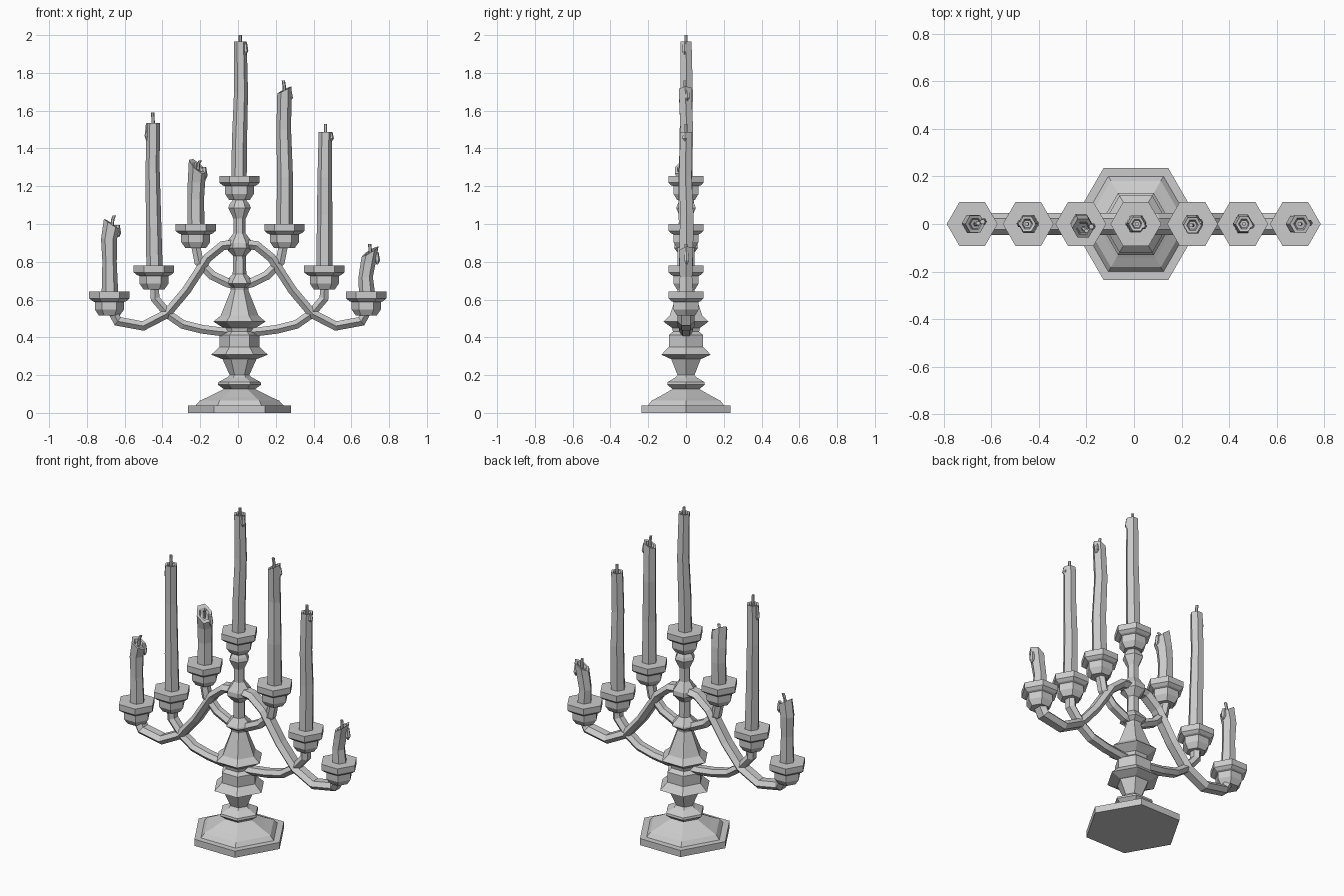
import bpy, bmesh, math
from mathutils import Vector

if "Cube" in bpy.data.objects:
    bpy.data.objects.remove(bpy.data.objects["Cube"])

CX = 0.008  # centre line of the stem


def loft(name, rings):
    """Skin a list of equal-length rings, capping both ends."""
    bm = bmesh.new()
    vs = [[bm.verts.new(p) for p in ring] for ring in rings]
    n = len(vs[0])
    for a, b in zip(vs, vs[1:]):
        for i in range(n):
            j = (i + 1) % n
            bm.faces.new((a[i], a[j], b[j], b[i]))
    bm.faces.new(vs[0][::-1])
    bm.faces.new(vs[-1])
    bmesh.ops.recalc_face_normals(bm, faces=bm.faces)
    me = bpy.data.meshes.new(name)
    bm.to_mesh(me)
    bm.free()
    ob = bpy.data.objects.new(name, me)
    bpy.context.collection.objects.link(ob)
    return ob


def ring(x, y, z, r, tx=0.0, ty=0.0, n=6):
    """Horizontal polygon, optionally tilted by slopes tx and ty."""
    pts = []
    for i in range(n):
        a = 2 * math.pi * i / n
        dx, dy = r * math.cos(a), r * math.sin(a)
        pts.append(Vector((x + dx, y + dy, z + tx * dx + ty * dy)))
    return pts


def turned(name, x, z0, profile):
    return loft(name, [ring(x, 0, z0 + z, r) for r, z in profile])


def arm(name, side, path, w, t):
    """Flattened hexagonal bar swept along a path in the xz plane."""
    p = [Vector((CX + side * x, 0, z)) for x, z in path]
    rings = []
    for i, c in enumerate(p):
        a = (c - p[i - 1]).normalized() if i else None
        b = (p[i + 1] - c).normalized() if i < len(p) - 1 else None
        tan = ((a or b) + (b or a)).normalized()
        nor = Vector((-tan.z, 0, tan.x))
        k = t / max(0.7, tan.dot(a or b))
        rings.append([c + Vector((0, w * u, 0)) + nor * (k * v) for u, v in
                      ((1, 0), (.5, 1), (-.5, 1), (-1, 0), (-.5, -1), (.5, -1))])
    loft(name, rings)


def candle(name, spine, tilt, wick_tip, drip=None):
    """Wobbly hexagonal candle with a tilted, hollowed top and a wick."""
    rings = [ring(x, y, z, r) for x, y, z, r in spine[:-1]]
    x, y, z, r = spine[-1]
    rings.append(ring(x, y, z, r, *tilt))
    rings.append(ring(x, y, z - 0.002, r * 0.65, *tilt))
    rings.append(ring(x, y, z - 0.02, r * 0.5, *tilt))
    loft(name, rings)
    wx, wy, wz = wick_tip
    loft(name + "_wick", [ring(x, y, z - 0.03, .009),
                          ring((x * 2 + wx) / 3, (y * 2 + wy) / 3, (z + wz) / 2, .009),
                          ring(wx, wy, wz, .009)])
    # wax run hanging from the rim
    if drip:
        ang, length = drip
        dx, dy = math.cos(ang) * r * .85, math.sin(ang) * r * .85
        loft(name + "_drip", [ring(x + dx, y + dy, z - length, .004),
                              ring(x + dx, y + dy, z - length * .7, .015),
                              ring(x + dx * .9, y + dy * .9, z - .004, .011)])


# stepped base and turned stem
turned("base", CX, 0, [(.272, 0), (.272, .04), (.232, .04), (.21, .065),
                       (.165, .085), (.08, .127)])
turned("stem", CX, 0, [
    (.075, .12), (.115, .15), (.112, .163), (.065, .188), (.052, .2), (.09, .285),
    (.1, .288), (.15, .308), (.105, .35), (.105, .412), (.08, .43), (.085, .45),
    (.138, .483), (.1, .515), (.046, .65), (.05, .665), (.078, .685), (.075, .695),
    (.036, .735), (.034, .83), (.072, .872), (.07, .9), (.033, .95), (.033, 1.03),
    (.06, 1.085), (.052, 1.105), (.03, 1.135), (.05, 1.15)])

# arms: inner pair, middle pair, outer S-shaped pair
PATHS = {
    "inner_arm": ([(.0, .68), (.06, .687), (.145, .728), (.215, .80), (.235, .9)], .032, .024),
    "middle_arm": ([(0, .427), (.1, .43), (.2, .443), (.3, .468), (.375, .52),
                    (.447, .605), (.45, .68)], .036, .023),
    "outer_arm": ([(0, .897), (.09, .885), (.17, .82), (.28, .65), (.385, .525),
                   (.51, .46), (.645, .485), (.685, .56)], .046, .024),
}
for nm, (path, w, t) in PATHS.items():
    for side, s in (("left", -1), ("right", 1)):
        arm(f"{nm}_{side}", s, path, w, t)

# candle cups, placed by their top height
CUP = [(.055, -.127), (.077, -.095), (.077, -.055), (.09, -.05), (.107, -.036), (.107, 0)]
for nm, x, z in (("centre", CX, 1.255), ("inner_left", -.224, 1.0), ("inner_right", .246, 1.0),
                 ("middle_left", -.445, .78), ("middle_right", .457, .78),
                 ("outer_left", -.681, .642), ("outer_right", .679, .642)):
    turned("cup_" + nm, x, z, CUP)

# candles, each burnt to a different height
candle("candle_centre",
       [(.005, 0, 1.24, .041), (.008, 0, 1.45, .04), (.016, .004, 1.7, .037), (.012, 0, 1.965, .034)],
       (0, 0), (.012, 0, 2.0), (-.3, .07))
candle("candle_inner_right",
       [(.247, 0, .99, .044), (.249, -.004, 1.25, .042), (.242, .004, 1.5, .039), (.246, -.005, 1.71, .038)],
       (.5, .1), (.24, -.005, 1.76), (.4, .06))
candle("candle_inner_left",
       [(-.222, 0, .99, .045), (-.224, .004, 1.13, .044), (-.22, -.002, 1.22, .046), (-.214, -.018, 1.305, .046)],
       (-.75, .55), (-.2, -.028, 1.335), (.2, .07))
candle("candle_middle_left",
       [(-.442, 0, .77, .043), (-.447, 0, 1.0, .041), (-.452, .003, 1.3, .037), (-.449, 0, 1.535, .036)],
       (0, 0), (-.452, 0, 1.59), (3.1, .1))
candle("candle_middle_right",
       [(.458, 0, .77, .043), (.459, .004, 1.05, .041), (.459, -.003, 1.25, .038), (.463, 0, 1.488, .036)],
       (0, 0), (.463, 0, 1.53), (-.2, .05))
candle("candle_outer_left",
       [(-.678, 0, .63, .044), (-.68, 0, .8, .038), (-.683, .002, .92, .042), (-.668, 0, 1.0, .042)],
       (-.65, .1), (-.655, .003, 1.045), (.3, .07))
candle("candle_outer_right",
       [(.683, 0, .63, .043), (.676, 0, .72, .038), (.69, 0, .8, .04), (.7, 0, .855, .044)],
       (.6, .2), (.697, 0, .895), (.1, .07))
